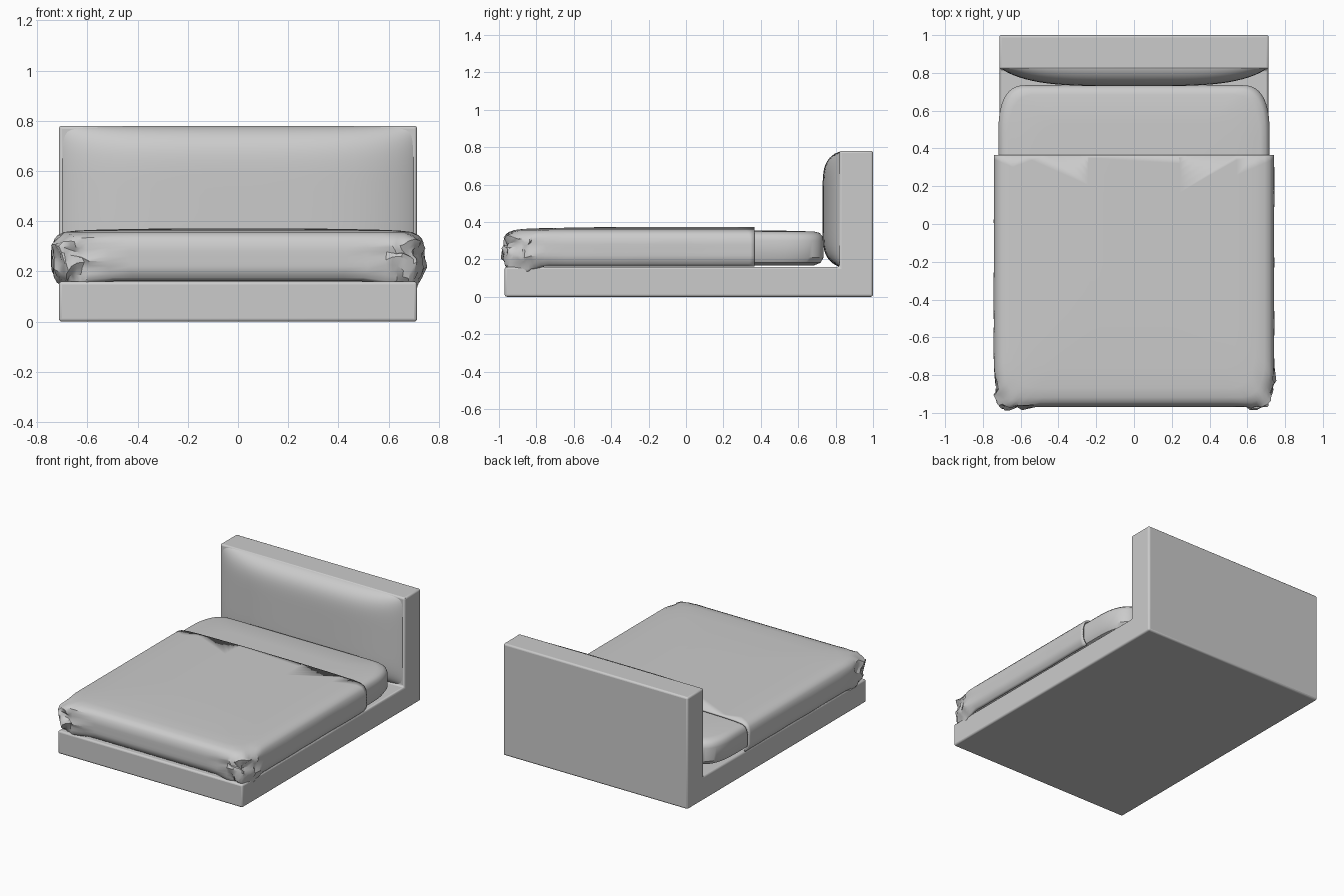
import bpy, bmesh, math
from mathutils import Vector, noise

if "Cube" in bpy.data.objects:
    bpy.data.objects.remove(bpy.data.objects["Cube"])


def finish(name, bm, angle=35):
    bmesh.ops.recalc_face_normals(bm, faces=bm.faces)
    me = bpy.data.meshes.new(name)
    bm.to_mesh(me)
    bm.free()
    ob = bpy.data.objects.new(name, me)
    bpy.context.collection.objects.link(ob)
    bpy.ops.object.select_all(action='DESELECT')
    ob.select_set(True)
    bpy.context.view_layer.objects.active = ob
    bpy.ops.object.shade_smooth_by_angle(angle=math.radians(angle))
    return ob


def soft_loop(hx, hy, rx, ry, n=14, m=14, p=2.6):
    """Rectangle outline with stretched, cushion-like corners."""
    pts = []
    for q in range(4):
        arc = []
        for i in range(n + 1):
            a = math.pi / 2 * (q + i / n)
            c, s = math.cos(a), math.sin(a)
            sx, sy = (1, -1, -1, 1)[q], (1, 1, -1, -1)[q]
            arc.append(Vector((sx * (hx - rx + rx * abs(c) ** (2 / p)),
                               sy * (hy - ry + ry * abs(s) ** (2 / p)))))
        if pts:
            pts += [pts[-1].lerp(arc[0], k / m) for k in range(1, m)]
        pts += arc
    pts += [pts[-1].lerp(pts[0], k / m) for k in range(1, m)]
    return pts


def loft(hx, y0, y1, rx, ry, rings, close_bottom):
    bm = bmesh.new()
    cy, hy = (y0 + y1) / 2, (y1 - y0) / 2
    loops = [[bm.verts.new((p.x, p.y + cy, z))
              for p in soft_loop(hx - d, hy - d, rx, ry)] for d, z in rings]
    for a, b in zip(loops, loops[1:]):
        for i in range(len(a)):
            j = (i + 1) % len(a)
            bm.faces.new((a[i], a[j], b[j], b[i]))
    bm.faces.new(loops[-1])
    if close_bottom:
        bm.faces.new(loops[0][::-1])
    return bm


# L-shaped base and headboard core
bm = bmesh.new()
side = [(-.97, 0), (1, 0), (1, .78), (.82, .78), (.82, .16), (-.97, .16)]
face = bm.faces.new([bm.verts.new((-.713, y, z)) for y, z in side])
ext = bmesh.ops.extrude_face_region(bm, geom=[face])
bmesh.ops.translate(bm, vec=(1.426, 0, 0),
                    verts=[v for v in ext['geom'] if isinstance(v, bmesh.types.BMVert)])
frame = finish("bed_frame", bm)
bev = frame.modifiers.new("soft_edges", 'BEVEL')
bev.width, bev.segments = .012, 3

# Bulging padded front of the headboard
bm = bmesh.new()
bmesh.ops.create_grid(bm, x_segments=40, y_segments=32, size=1)
for v in bm.verts:
    t, s = math.sin(v.co.x * math.pi / 2), math.sin(v.co.y * math.pi / 2)
    bulge = max(0, 1 - t ** 4) ** .8 * max(0, 1 - s ** 6) ** .7
    v.co = (t * .711, .832 - .102 * bulge, .468 + s * .31)
finish("headboard_padding", bm, 60)

# Mattress
rings = [(.5, .166), (.05, .168), (.015, .182), (0, .21), (0, .30),
         (.006, .325), (.022, .342), (.05, .349), (.2, .353), (.5, .355)]
finish("mattress", loft(.718, -.945, .735, .15, .26, rings, True))

# Blanket draped over the foot end, crumpled at the two front corners
rings = [(.03, .162), (.017, .175), (.008, .19), (.002, .205), (0, .22), (0, .24),
         (0, .26), (0, .28), (.001, .295), (.005, .312), (.012, .33), (.024, .345),
         (.05, .357), (.1, .363), (.2, .367), (.5, .372)]
bm = loft(.742, -.968, 1.0, .14, .22, rings, False)
bmesh.ops.bisect_plane(bm, geom=bm.verts[:] + bm.edges[:] + bm.faces[:],
                       plane_co=(0, .365, 0), plane_no=(0, 1, 0), clear_outer=True)
for v in bm.verts:
    x, y, z = v.co
    near = max(0, 1 - math.hypot(abs(x) - .68, y + .92) / .17)
    w = near ** .7 * min(1, max(0, (.355 - z) / .05))
    v.co += noise.noise_vector(v.co * 19) * .05 * w
    v.co.y -= .012 * w
    v.co.z -= .035 * w * max(0, (.24 - z) / .08)
    # faint folds along the hanging edge
    if z < .3 and y < .3:
        v.co.x += .004 * noise.noise(Vector((x, y * 12, z * 3)))
blanket = finish("blanket", bm, 30)
sol = blanket.modifiers.new("cloth_thickness", 'SOLIDIFY')
sol.thickness, sol.offset = .012, -1
